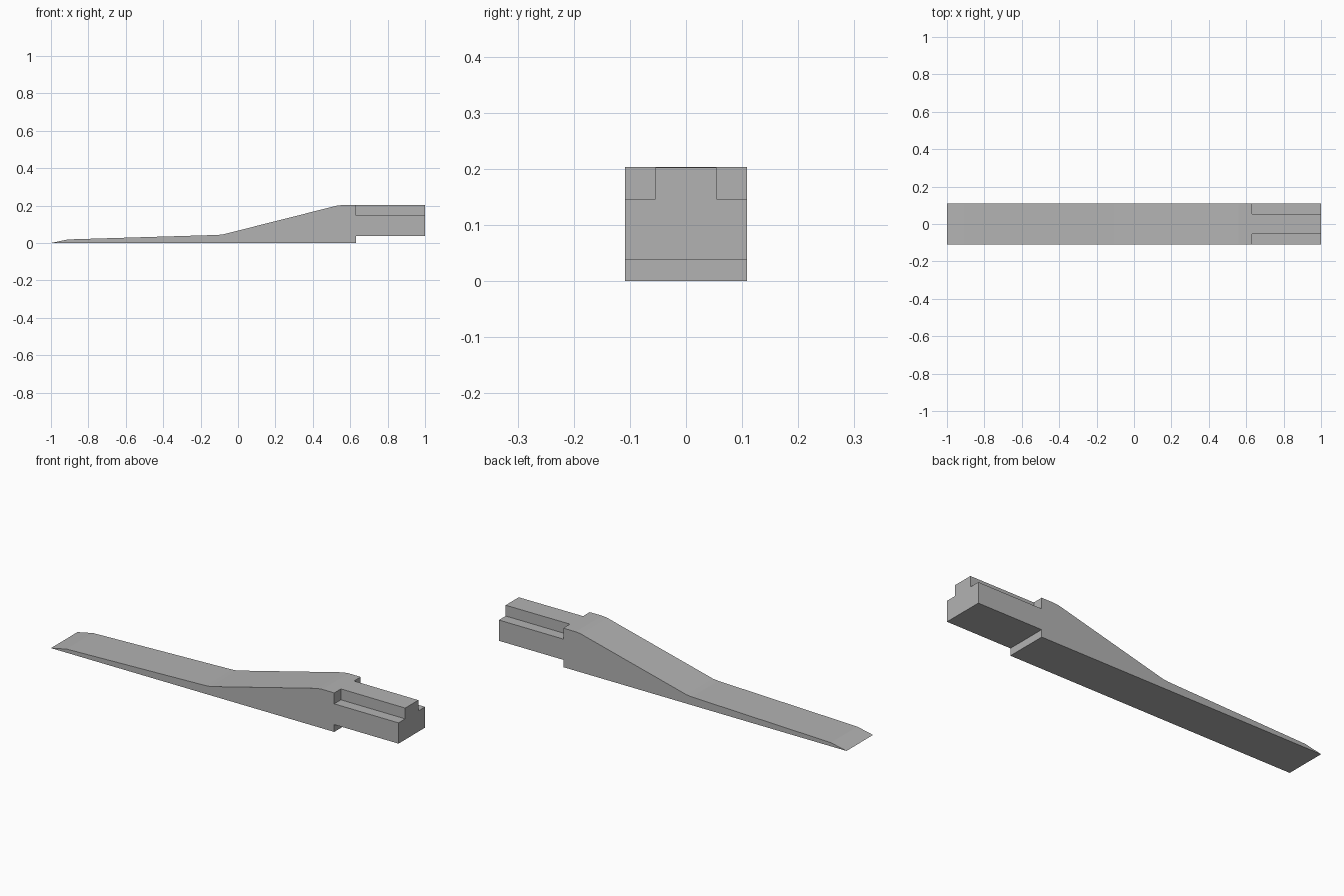
import bpy
import bmesh
from mathutils import Matrix, Vector

default = bpy.data.objects.get("Cube")
if default:
    bpy.data.objects.remove(default, do_unlink=True)

HALF_WIDTH = 0.109
RIB_HALF = 0.054
SHOULDER_X = 0.63
STEP_Z = 0.146

grey = bpy.data.materials.new("plain_grey")
grey.use_nodes = True
colour = (0.45, 0.45, 0.45, 1)
grey.diffuse_color = colour
grey.node_tree.nodes["Principled BSDF"].inputs["Base Color"].default_value = colour


def add_object(name, bm):
    bmesh.ops.recalc_face_normals(bm, faces=bm.faces)
    mesh = bpy.data.meshes.new(name)
    bm.to_mesh(mesh)
    bm.free()
    mesh.materials.append(grey)
    obj = bpy.data.objects.new(name, mesh)
    bpy.context.collection.objects.link(obj)
    return obj


def prism(name, outline, half_width):
    """Extrude an x-z outline across y."""
    bm = bmesh.new()
    face = bm.faces.new([bm.verts.new((x, -half_width, z)) for x, z in outline])
    result = bmesh.ops.extrude_face_region(bm, geom=[face])
    moved = [v for v in result["geom"] if isinstance(v, bmesh.types.BMVert)]
    bmesh.ops.translate(bm, verts=moved, vec=(0, 2 * half_width, 0))
    return add_object(name, bm)


def box(name, low, high):
    low, high = Vector(low), Vector(high)
    bm = bmesh.new()
    bmesh.ops.create_cube(bm, size=1, matrix=Matrix.Translation((low + high) / 2)
                          @ Matrix.Diagonal((*(high - low), 1)))
    return add_object(name, bm)


# Thin blade, ramp, raised shoulder and tang in one side profile
blade = prism("wedge_blade_with_tang", [
    (-1, 0), (SHOULDER_X, 0), (SHOULDER_X, 0.038), (1, 0.038),
    (1, 0.202), (0.56, 0.203), (0.53, 0.2),
    (-0.08, 0.046), (-0.11, 0.043), (-0.91, 0.019),
], HALF_WIDTH)

# Rabbets along both upper edges of the tang
bpy.context.view_layer.objects.active = blade
for side, name in ((-1, "front_rabbet_cutter"), (1, "back_rabbet_cutter")):
    ys = sorted((side * RIB_HALF, side * 0.2))
    cutter = box(name, (SHOULDER_X, ys[0], STEP_Z), (1.1, ys[1], 0.3))
    cutter.hide_render = True
    cut = blade.modifiers.new(name, "BOOLEAN")
    cut.operation = "DIFFERENCE"
    cut.solver = "EXACT"
    cut.object = cutter
    bpy.ops.object.modifier_apply(modifier=cut.name)
    bpy.data.objects.remove(cutter, do_unlink=True)
